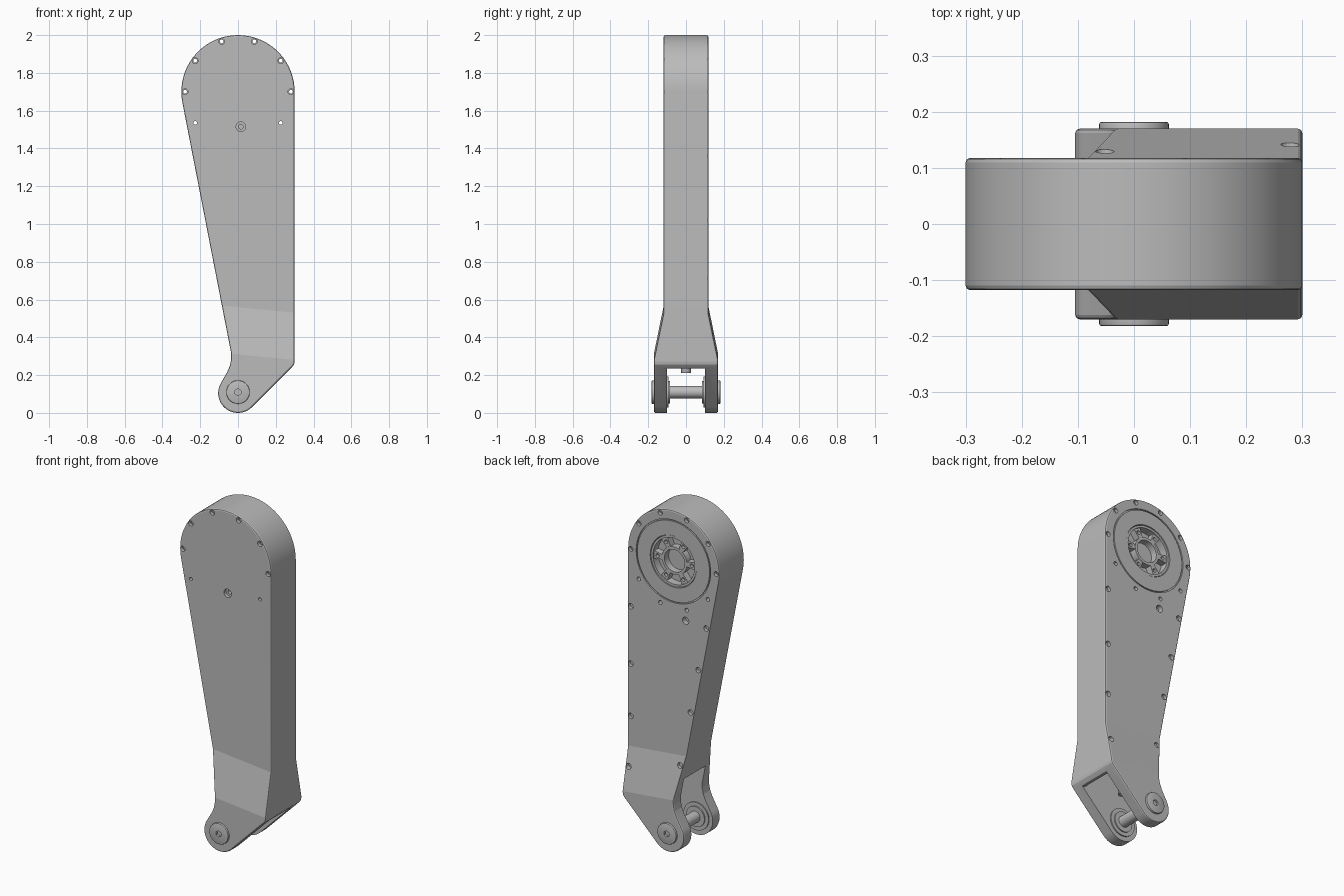
import bpy, bmesh
from math import cos, sin, radians, pi
from mathutils import Matrix, Vector

cube = bpy.data.objects.get("Cube")
if cube:
    bpy.data.objects.remove(cube, do_unlink=True)

grey = bpy.data.materials.new("cast metal grey")
grey.use_nodes = True
GREY = (0.5, 0.5, 0.5, 1)
grey.diffuse_color = GREY
grey.node_tree.nodes["Principled BSDF"].inputs["Base Color"].default_value = GREY

HUB_Z, HUB_R = 1.70, 0.30      # large rounded end
PIN_Z, PIN_R = 0.105, 0.105    # small forked end
FACE = 0.118                   # half thickness of the arm
FORK = 0.17                    # half thickness at the fork
SLOT = 0.10                    # half width of the fork slot


def make(name, bm):
    bmesh.ops.recalc_face_normals(bm, faces=bm.faces)
    mesh = bpy.data.meshes.new(name)
    bm.to_mesh(mesh)
    bm.free()
    mesh.materials.append(grey)
    ob = bpy.data.objects.new(name, mesh)
    bpy.context.collection.objects.link(ob)
    return ob


def activate(ob):
    bpy.ops.object.select_all(action='DESELECT')
    ob.select_set(True)
    bpy.context.view_layer.objects.active = ob


def apply(ob, kind, **settings):
    activate(ob)
    mod = ob.modifiers.new(kind.lower(), kind)
    for key, value in settings.items():
        setattr(mod, key, value)
    bpy.ops.object.modifier_apply(modifier=mod.name)


def cut(ob, cutter):
    apply(ob, 'BOOLEAN', object=cutter, operation='DIFFERENCE', solver='EXACT')
    bpy.data.objects.remove(cutter, do_unlink=True)


def bevel(ob, width, segments=2):
    apply(ob, 'BEVEL', width=width, segments=segments, limit_method='ANGLE', angle_limit=radians(35))


def smooth(ob, angle=30):
    activate(ob)
    bpy.ops.object.shade_smooth_by_angle(angle=radians(angle))


def arc(z, r, a0, a1, n):
    steps = [radians(a0 + (a1 - a0) * i / n) for i in range(n + 1)]
    return [(r * cos(a), z + r * sin(a)) for a in steps]


def prism(name, points, y0, y1):
    """Extrude an xz outline from y0 to y1."""
    bm = bmesh.new()
    face = bm.faces.new([bm.verts.new((x, y0, z)) for x, z in points])
    top = bmesh.ops.extrude_face_region(bm, geom=[face])["geom"]
    bmesh.ops.translate(bm, vec=(0, y1 - y0, 0), verts=[v for v in top if isinstance(v, bmesh.types.BMVert)])
    return make(name, bm)


def discs(name, centres, r, y0, y1, sides=24):
    """One mesh of separate cylinders running along y."""
    bm = bmesh.new()
    for x, z in centres:
        place = Matrix.Translation((x, (y0 + y1) / 2, z)) @ Matrix.Rotation(pi / 2, 4, 'X')
        bmesh.ops.create_cone(bm, cap_ends=True, segments=sides, radius1=r, radius2=r,
                              depth=abs(y1 - y0), matrix=place)
    return make(name, bm)


def ring(name, z, outer, inner, y0, y1, sides=64):
    ob = discs(name, [(0, z)], outer, y0, y1, sides)
    cut(ob, discs("bore", [(0, z)], inner, y0 - 0.1, y1 + 0.1, sides))
    return ob


# Arm body: teardrop outline with a kinked foot
outline = arc(PIN_Z, PIN_R, 150, 315, 24)
outline += [(0.288, 0.245), (0.297, 0.257), (0.30, 0.272)]
outline += arc(HUB_Z, HUB_R, 0, 191, 36)
outline += [(-0.042, 0.345), (-0.036, 0.315), (-0.036, 0.285), (-0.043, 0.25), (-0.058, 0.215)]
body = prism("arm_body", outline, -FORK, FORK)

# Thin the arm above the flared fork, along a slightly slanted crease
for side in (-1, 1):
    bm = bmesh.new()
    section = [(FACE, 2.5), (FACE, 0.56), (FORK + 0.001, 0.305), (0.4, 0.305), (0.4, 2.5)]
    ends = [[bm.verts.new((x, side * y, z - 0.1 * x)) for y, z in section] for x in (-0.6, 0.6)]
    for loop in ends:
        bm.faces.new(loop)
    for i in range(len(section)):
        j = (i + 1) % len(section)
        bm.faces.new((ends[0][i], ends[0][j], ends[1][j], ends[1][i]))
    cut(body, make("flare_cutter", bm))
bevel(body, 0.008)

# Fork slot, open to the tapered side and the slanted underside
cut(body, prism("slot_cutter", [(-0.4, -0.1), (0.4, -0.1), (0.4, 0.235), (0.262, 0.235),
                                (0.25, 0.39), (0.22, 0.42), (-0.4, 0.42)], -SLOT, SLOT))

# Bolt circle
bolts = [(0.28 * cos(radians(36 * k)), HUB_Z + 0.28 * sin(radians(36 * k))) for k in range(10)]
upper = [p for p in bolts if p[1] > HUB_Z - 0.05]
through = [p for p in bolts if p[1] > HUB_Z - 0.2]
low = [p for p in bolts if p[1] < HUB_Z - 0.05]
cut(body, discs("bolt_cutter", through, 0.010, -0.3, 0.3, 16))
cut(body, discs("front_bore_cutter", upper, 0.0155, -0.3, -FACE + 0.02, 16))
cut(body, discs("back_bore_cutter", upper, 0.0145, FACE - 0.02, 0.3, 16))
cut(body, discs("low_bore_cutter", low, 0.012, FACE - 0.03, 0.3, 16))

# Cover screw holes on the back, and the small ports
right_edge = [(0.28, z) for z in (1.36, 1.02, 0.71)]
left_edge = [(-0.215, 1.36), (-0.163, 1.10), (-0.112, 0.835)]
cut(body, discs("screw_cutter", right_edge + left_edge, 0.0165, FACE - 0.02, 0.3, 16))
cut(body, discs("flare_screw_cutter", [(0.278, 0.42), (-0.052, 0.51)], 0.0165, FACE - 0.004, 0.3, 16))
cut(body, discs("back_port_cutter", [(-0.08, 1.37)], 0.021, FACE - 0.03, 0.3))
cut(body, discs("front_port_cutter", [(0.015, 1.515)], 0.025, -0.3, -FACE + 0.02))
cut(body, discs("front_port_core", [(0.015, 1.515)], 0.012, -0.3, -FACE + 0.05))

# Round seam and hub recess on the back
cut(body, ring("seam_cutter", HUB_Z, 0.244, 0.237, FACE - 0.008, 0.3))
cut(body, discs("hub_cutter", [(0, HUB_Z)], 0.152, FACE - 0.05, 0.3, 64))
smooth(body, 11)

# Output hub: two rings joined by six bolted spokes
rim = ring("hub_rim", HUB_Z, 0.149, 0.136, FACE - 0.052, FACE - 0.004)
core = ring("hub_core", HUB_Z, 0.082, 0.066, FACE - 0.052, FACE - 0.010)
for ob in (rim, core):
    smooth(ob)
for k in range(6):
    a = radians(60 * k)
    along, across = Vector((cos(a), sin(a))), Vector((-sin(a), cos(a)))
    centre = Vector((0, HUB_Z))
    corners = [centre + along * r + across * w
               for r, w in ((0.078, -0.014), (0.138, -0.024), (0.138, 0.024), (0.078, 0.014))]
    spoke = prism(f"hub_spoke_{k + 1}", corners, FACE - 0.052, FACE - 0.012)
    cut(spoke, discs("spoke_bolt_cutter", [centre + along * 0.112], 0.011, FACE - 0.03, 0.3, 16))

# Pivot pin, with caps outside and stepped bosses inside the fork
pin = discs("pivot_pin", [(0, 0.11)], 0.033, -FORK + 0.01, FORK - 0.01, 32)
smooth(pin)
for side, label in ((-1, "front"), (1, "back")):
    cap = discs(f"pivot_cap_{label}", [(0, 0.11)], 0.062, side * (FORK - 0.02), side * 0.182, 48)
    bevel(cap, 0.004)
    cut(cap, discs("hex_cutter", [(0, 0.11)], 0.018, side * 0.165, side * 0.3, 6))
    smooth(cap)
    for step, (r, y) in enumerate(((0.082, 0.093), (0.060, 0.086))):
        boss = discs(f"inner_boss_{label}_{step + 1}", [(0, 0.11)], r, side * (SLOT + 0.01), side * y, 48)
        smooth(boss)

# Stop rod hanging inside the slot
bm = bmesh.new()
bmesh.ops.create_cone(bm, cap_ends=True, segments=24, radius1=0.026, radius2=0.026, depth=0.225,
                      matrix=Matrix.Translation((0.08, 0, 0.3225)))
rod = make("stop_rod", bm)
bevel(rod, 0.004)
smooth(rod)
